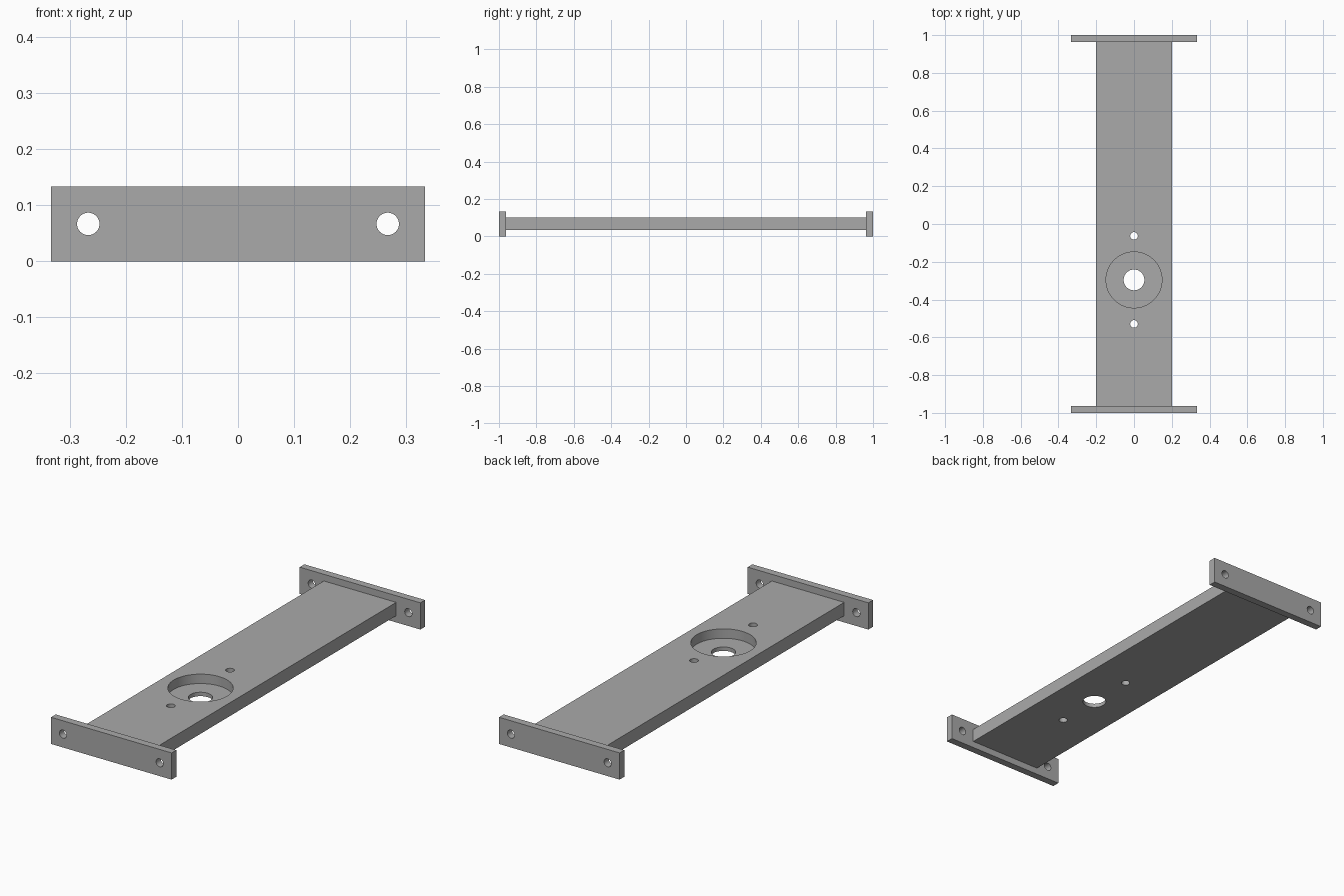
import bpy
from math import radians

if "Cube" in bpy.data.objects:
    bpy.data.objects.remove(bpy.data.objects["Cube"], do_unlink=True)

# Main dimensions
HEIGHT = 0.1333
MID_Z = HEIGHT / 2
FLANGE_W, FLANGE_T = 0.6667, 0.037
BAR_W, BAR_T = 0.4, 0.0667
BORE_Y = -0.296
BORE_DEPTH = 0.047

grey = bpy.data.materials.new("plain grey")
grey.use_nodes = True
colour = (0.4, 0.4, 0.4, 1)
grey.diffuse_color = colour
grey.node_tree.nodes["Principled BSDF"].inputs["Base Color"].default_value = colour


def box(name, size, location):
    bpy.ops.mesh.primitive_cube_add(size=1, location=location)
    obj = bpy.context.object
    obj.name = name
    obj.scale = size
    bpy.ops.object.transform_apply(location=False, rotation=False, scale=True)
    obj.data.materials.append(grey)
    return obj


def drill(obj, radius, depth, location, rotation=(0, 0, 0)):
    """Cut a round hole, then discard the cutter."""
    bpy.ops.mesh.primitive_cylinder_add(
        vertices=64, radius=radius, depth=depth, location=location, rotation=rotation)
    cutter = bpy.context.object
    cutter.hide_render = True
    cutter.data.materials.append(grey)
    bpy.context.view_layer.objects.active = obj
    mod = obj.modifiers.new("hole", "BOOLEAN")
    mod.operation = "DIFFERENCE"
    mod.solver = "EXACT"
    mod.object = cutter
    bpy.ops.object.modifier_apply(modifier=mod.name)
    bpy.data.objects.remove(cutter, do_unlink=True)


def finish(obj):
    bpy.ops.object.select_all(action="DESELECT")
    obj.select_set(True)
    bpy.context.view_layer.objects.active = obj
    bpy.ops.object.shade_smooth_by_angle(angle=radians(30))


# Long bar with a counterbored hole and two small screw holes
bar = box("bar", (BAR_W, 2 - 2 * FLANGE_T, BAR_T), (0, 0, MID_Z))
bar_top = MID_Z + BAR_T / 2
drill(bar, 0.148, 2 * BORE_DEPTH, (0, BORE_Y, bar_top))
drill(bar, 0.055, 0.3, (0, BORE_Y, MID_Z))
for side in (-1, 1):
    drill(bar, 0.02, 0.3, (0, BORE_Y + side * 0.233, MID_Z))
finish(bar)

# End flanges, each with two mounting holes
for name, end in (("front_flange", -1), ("back_flange", 1)):
    y = end * (1 - FLANGE_T / 2)
    flange = box(name, (FLANGE_W, FLANGE_T, HEIGHT), (0, y, MID_Z))
    for side in (-1, 1):
        drill(flange, 0.02, 0.2, (side * 0.267, y, MID_Z), (radians(90), 0, 0))
    finish(flange)
